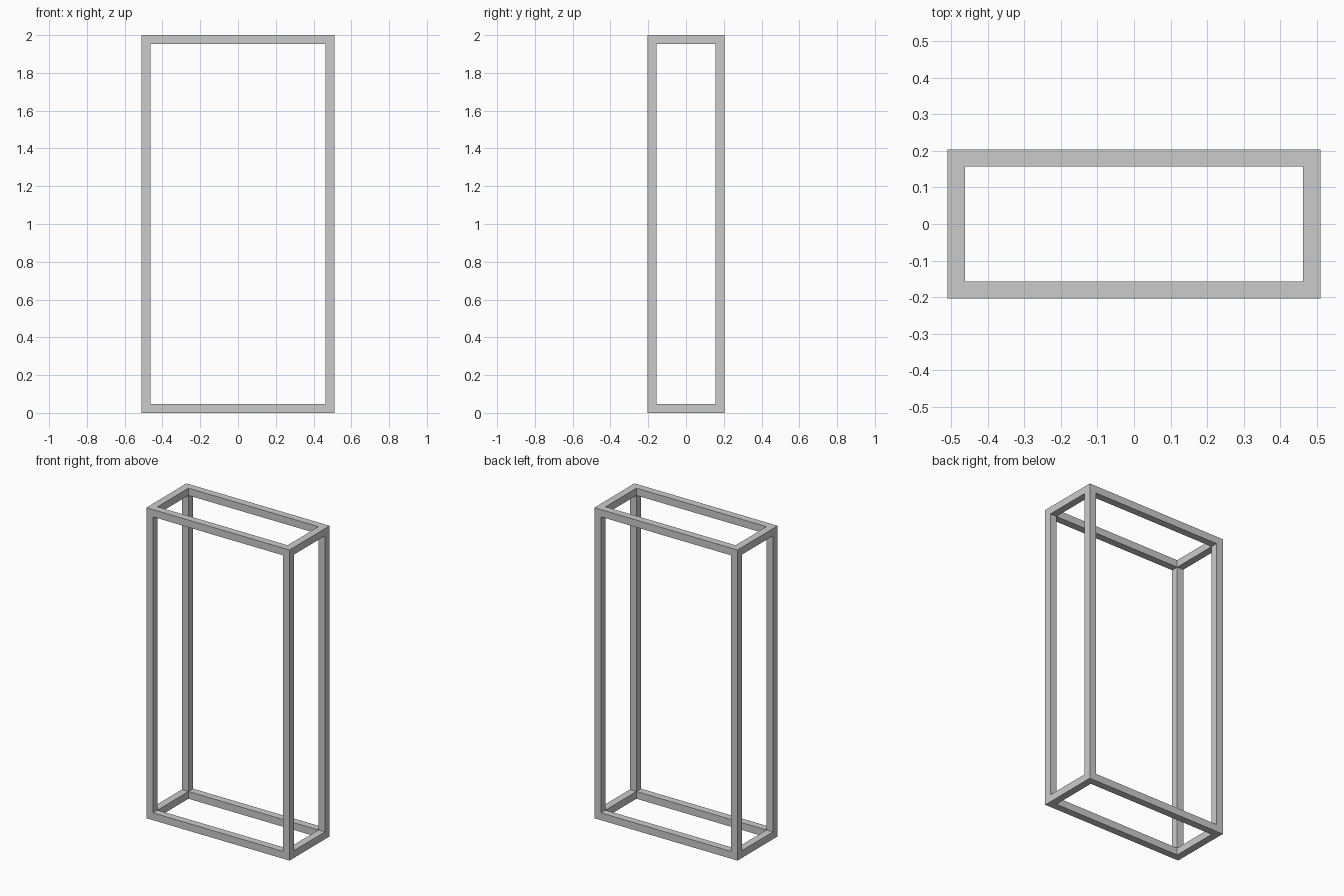
import bpy, bmesh
from mathutils import Matrix

if "Cube" in bpy.data.objects:
    bpy.data.objects.remove(bpy.data.objects["Cube"])

WIDTH, DEPTH, HEIGHT = 1.02, 0.408, 2.0
BAR = 0.047  # square bar thickness

# Solid block standing on the floor
bm = bmesh.new()
bmesh.ops.create_cube(bm, size=1.0, matrix=Matrix.Translation((0, 0, HEIGHT / 2))
                      @ Matrix.Diagonal((WIDTH, DEPTH, HEIGHT, 1)))

# Frame every side, then push each opening in by one bar thickness
openings = bm.faces[:]
bmesh.ops.inset_individual(bm, faces=openings, thickness=BAR, use_even_offset=True)
pushed = bmesh.ops.extrude_discrete_faces(bm, faces=openings)["faces"]
for f in pushed:
    f.normal_update()
    bmesh.ops.translate(bm, verts=f.verts[:], vec=f.normal * -BAR)

# Open the sides and weld the inner corners, leaving twelve joined bars
bmesh.ops.delete(bm, geom=pushed, context='FACES_ONLY')
bmesh.ops.remove_doubles(bm, verts=bm.verts[:], dist=0.0005)
bmesh.ops.recalc_face_normals(bm, faces=bm.faces[:])

mesh = bpy.data.meshes.new("open_frame")
bm.to_mesh(mesh)
bm.free()
bpy.context.collection.objects.link(bpy.data.objects.new("open_frame", mesh))
